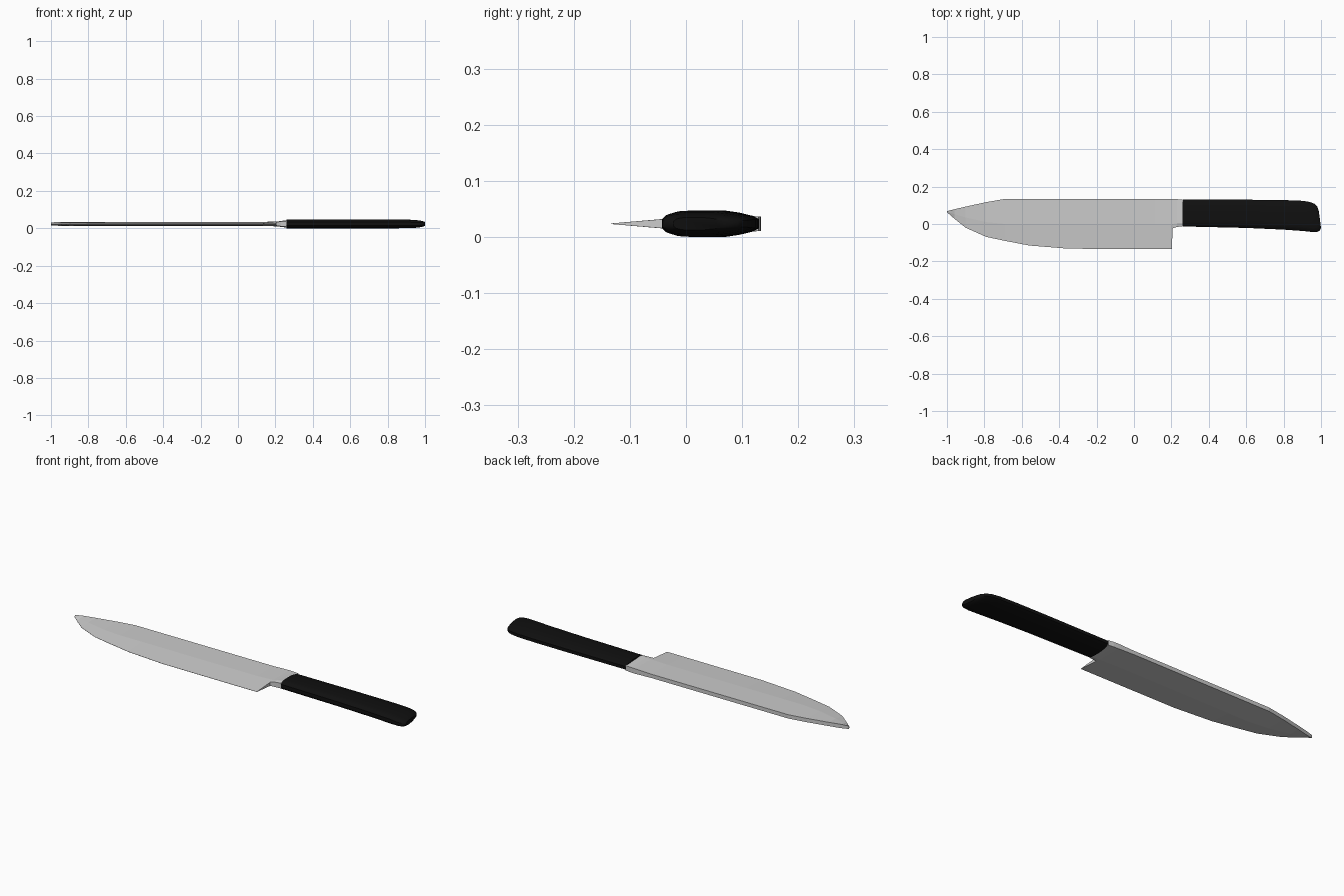
import bpy, bmesh

MID = 0.0235  # height of the knife's plane of symmetry


def loft(name, rings, color=None, smooth=None):
    """Skin a row of equal-length rings and cap both ends."""
    bm = bmesh.new()
    loops = [[bm.verts.new(p) for p in r] for r in rings]
    n = len(loops[0])
    for a, b in zip(loops, loops[1:]):
        for i in range(n):
            j = (i + 1) % n
            bm.faces.new((a[i], a[j], b[j], b[i]))
    bm.faces.new(loops[0])
    bm.faces.new(loops[-1])
    bmesh.ops.remove_doubles(bm, verts=bm.verts, dist=0.0001)
    bmesh.ops.recalc_face_normals(bm, faces=bm.faces)
    me = bpy.data.meshes.new(name)
    bm.to_mesh(me)
    bm.free()
    ob = bpy.data.objects.new(name, me)
    bpy.context.collection.objects.link(ob)
    if color:
        mat = bpy.data.materials.new(name + "_material")
        mat.diffuse_color = color
        me.materials.append(mat)
    if smooth:
        bpy.ops.object.select_all(action='DESELECT')
        ob.select_set(True)
        bpy.context.view_layer.objects.active = ob
        bpy.ops.object.shade_smooth_by_angle(angle=smooth)
    return ob


def mirrored_ring(half):
    """Close a half section (x, y, half thickness) across the mid plane."""
    return [(x, y, MID + h) for x, y, h in half] + \
           [(x, y, MID - h) for x, y, h in reversed(half)]


# Blade and bolster: x, edge y, crease y, spine y, then half thickness of each
blade_sections = [
    (-1.00, 0.063, 0.066, 0.069, 0.0005, 0.005, 0.008),
    (-0.96, 0.028, 0.052, 0.079, 0.0005, 0.006, 0.010),
    (-0.90, -0.020, 0.035, 0.093, 0.0005, 0.007, 0.010),
    (-0.79, -0.069, 0.010, 0.117, 0.0005, 0.008, 0.010),
    (-0.69, -0.090, 0.000, 0.134, 0.0005, 0.009, 0.010),
    (-0.56, -0.115, 0.000, 0.134, 0.0005, 0.009, 0.010),
    (-0.35, -0.132, 0.000, 0.134, 0.0005, 0.009, 0.010),
    (0.11, -0.134, 0.000, 0.134, 0.0005, 0.009, 0.010),
    (0.204, -0.134, 0.000, 0.134, 0.0005, 0.012, 0.013),
    (0.205, -0.024, 0.000, 0.134, 0.0095, 0.012, 0.013),
    (0.23, -0.016, 0.004, 0.133, 0.013, 0.016, 0.013),
    (0.262, -0.011, 0.006, 0.129, 0.014, 0.020, 0.013),
]
loft("blade", [mirrored_ring([(x, e, he), (x, c, hc), (x, s, hs)])
               for x, e, c, s, he, hc, hs in blade_sections])

# Handle: x at bottom, x at top, bottom y, top y, half thickness
handle_sections = [
    (0.26, 0.26, -0.013, 0.130, 0.0235),
    (0.60, 0.60, -0.021, 0.130, 0.0235),
    (0.80, 0.80, -0.030, 0.128, 0.0235),
    (0.91, 0.90, -0.038, 0.124, 0.0230),
    (0.955, 0.94, -0.043, 0.118, 0.0205),
    (0.98, 0.965, -0.042, 0.108, 0.0175),
    (0.993, 0.98, -0.035, 0.092, 0.0145),
    (1.00, 0.988, -0.022, 0.070, 0.0110),
]
# Cross-section: fraction of the width, fraction of the half thickness
profile = [(0, 0.40), (0.05, 0.75), (0.15, 0.96), (0.25, 1), (0.58, 1),
           (0.75, 0.85), (0.92, 0.60), (1, 0.35)]
loft("handle", [mirrored_ring([(x0 + (x1 - x0) * t, y0 + (y1 - y0) * t, h * f)
                               for t, f in profile])
                for x0, x1, y0, y1, h in handle_sections],
     color=(0.005, 0.005, 0.005, 1), smooth=0.6)
